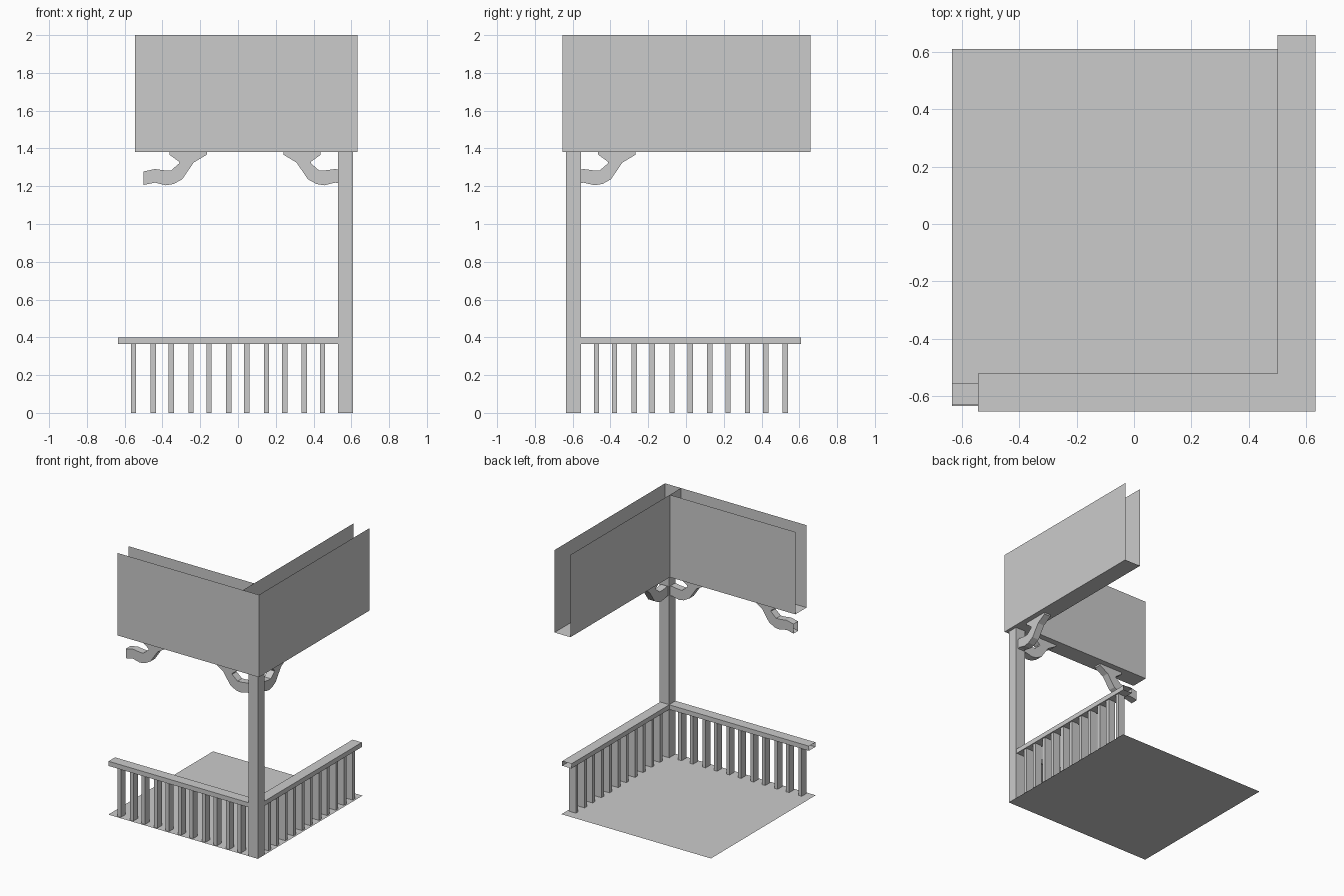
import bpy, bmesh

if "Cube" in bpy.data.objects:
    bpy.data.objects.remove(bpy.data.objects["Cube"])

POST = (0.53, 0.61, -0.635, -0.557)   # x0, x1, y0, y1


def finish(bm, name):
    bmesh.ops.recalc_face_normals(bm, faces=bm.faces[:])
    me = bpy.data.meshes.new(name)
    bm.to_mesh(me)
    bm.free()
    ob = bpy.data.objects.new(name, me)
    bpy.context.collection.objects.link(ob)
    return ob


def add_box(bm, x0, x1, y0, y1, z0, z1, skip=""):
    """Box from its extents; skip lists sides left open: l r f k(back) b t."""
    v = [bm.verts.new((x, y, z)) for z in (z0, z1) for y in (y0, y1) for x in (x0, x1)]
    sides = {"b": (0, 2, 3, 1), "t": (4, 5, 7, 6), "f": (0, 1, 5, 4),
             "k": (2, 6, 7, 3), "l": (0, 4, 6, 2), "r": (1, 3, 7, 5)}
    for key, ids in sides.items():
        if key not in skip:
            bm.faces.new([v[i] for i in ids])


def box(name, *ext, skip=""):
    bm = bmesh.new()
    add_box(bm, *ext, skip=skip)
    return finish(bm, name)


def around_corner(ob, name):
    """Reflected copy of a front part onto the right side, about the post's diagonal."""
    cp = ob.copy()
    cp.data = ob.data.copy()
    cp.name = name
    for v in cp.data.vertices:
        v.co.x, v.co.y = -v.co.y - 0.027, -v.co.x - 0.027
    cp.data.flip_normals()
    bpy.context.collection.objects.link(cp)


# Floor sheet
bm = bmesh.new()
bm.faces.new([bm.verts.new(p) for p in
              ((-0.635, -0.635, 0), (0.61, -0.635, 0), (0.61, 0.61, 0), (-0.635, 0.61, 0))])
finish(bm, "floor")

# Corner post
box("corner_post", *POST, 0, 1.38, skip="bt")

# Handrails, hollow with open ends
rail = box("front_rail", -0.635, 0.53, -0.632, -0.555, 0.365, 0.40, skip="lr")
around_corner(rail, "right_rail")

# Balusters, alternating slightly in spacing
bm = bmesh.new()
for i in range(11):
    c = -0.553 + 0.1 * i + (0.004 if i % 2 else 0)
    add_box(bm, c - 0.014, c + 0.014, -0.623, -0.566, 0, 0.366, skip="bt")
bars = finish(bm, "front_balusters")
around_corner(bars, "right_balusters")

# Scrolled brackets: open-ended strip following lower and upper outlines
LOWER = [(0.575, 1.207), (0.515, 1.219), (0.457, 1.205), (0.415, 1.212), (0.37, 1.237),
         (0.31, 1.325), (0.24, 1.367), (0.24, 1.384)]
UPPER = [(0.575, 1.278), (0.515, 1.291), (0.463, 1.284), (0.43, 1.283), (0.385, 1.322),
         (0.387, 1.33), (0.438, 1.367), (0.438, 1.384)]


def bracket(name, mirrored=False):
    bm = bmesh.new()
    rows = []
    for y in (-0.62, -0.566):
        rows.append([[bm.verts.new((0.075 - x if mirrored else x, y, z)) for x, z in line]
                     for line in (LOWER, UPPER)])
    (fl, fu), (bl, bu) = rows
    for a, b in ((fl, fu), (fu, bu), (bu, bl), (bl, fl)):
        for i in range(len(a) - 1):
            bm.faces.new((a[i], a[i + 1], b[i + 1], b[i]))
    return finish(bm, name)


front_bracket = bracket("front_bracket")
around_corner(front_bracket, "right_bracket")
bracket("left_bracket", mirrored=True)

# Upper fascia: open-topped channels meeting at the corner
box("right_fascia", 0.50, 0.633, -0.655, 0.66, 1.38, 2.0, skip="tk")
box("front_fascia", -0.545, 0.50, -0.655, -0.522, 1.38, 2.0, skip="tlr")
